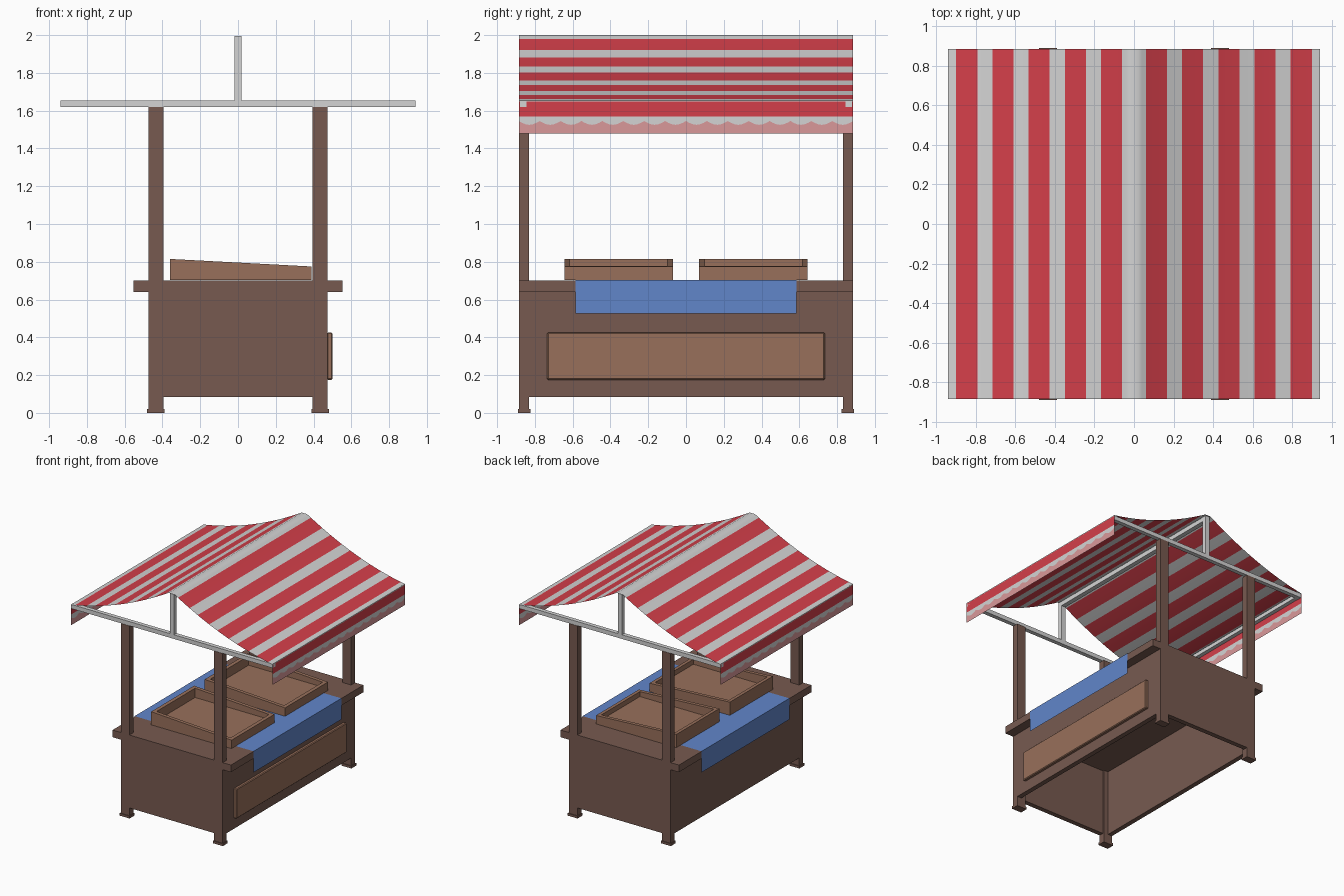
import bpy, bmesh, math
from mathutils import Vector

if "Cube" in bpy.data.objects:
    bpy.data.objects.remove(bpy.data.objects["Cube"])


def material(name, rgb):
    m = bpy.data.materials.new(name)
    lin = [((c / 255 + 0.055) / 1.055) ** 2.4 for c in rgb]
    m.diffuse_color = (*lin, 1)
    m.use_nodes = True
    m.node_tree.nodes["Principled BSDF"].inputs["Base Color"].default_value = m.diffuse_color
    return m


DARK = material("dark wood", (119, 90, 80))
LIGHT = material("light wood", (152, 112, 91))
GREY = material("pale grey", (212, 212, 212))
RED = material("red cloth", (212, 63, 74))
PINK = material("pink trim", (218, 152, 154))
BLUE = material("blue cloth", (97, 134, 202))


def add_object(name, bm, mats):
    me = bpy.data.meshes.new(name)
    bm.to_mesh(me)
    bm.free()
    for m in mats:
        me.materials.append(m)
    ob = bpy.data.objects.new(name, me)
    bpy.context.collection.objects.link(ob)
    return ob


def add_box(bm, x0, x1, y0, y1, z0, z1, z1_right=None):
    """Box; z1_right gives a different top height on the +x side."""
    zr = z1 if z1_right is None else z1_right
    v = [bm.verts.new(p) for p in (
        (x0, y0, z0), (x1, y0, z0), (x1, y1, z0), (x0, y1, z0),
        (x0, y0, z1), (x1, y0, zr), (x1, y1, zr), (x0, y1, z1))]
    for f in ((3, 2, 1, 0), (4, 5, 6, 7), (0, 1, 5, 4),
              (1, 2, 6, 5), (2, 3, 7, 6), (3, 0, 4, 7)):
        bm.faces.new([v[i] for i in f])


def boxes(name, mat, dims):
    bm = bmesh.new()
    for d in dims:
        add_box(bm, *d)
    return add_object(name, bm, [mat])


def sheet(name, rows, mats, rule):
    """Grid surface from rows of points; rule(centre, row, col) -> material index."""
    bm = bmesh.new()
    g = [[bm.verts.new(p) for p in r] for r in rows]
    for i in range(len(g) - 1):
        for j in range(len(g[0]) - 1):
            f = bm.faces.new((g[i][j], g[i][j + 1], g[i + 1][j + 1], g[i + 1][j]))
            f.material_index = rule(f.calc_center_median(), i, j)
    return add_object(name, bm, mats)


# Corner posts and their feet
for sx, side in ((-1, "left"), (1, "right")):
    for sy, end in ((-1, "front"), (1, "back")):
        xs = sorted((sx * 0.395, sx * 0.475))
        ys = sorted((sy * 0.83, sy * 0.883))
        boxes(f"{end}_{side}_post", DARK, [(*xs, *ys, 0.01, 1.62)])
        boxes(f"{end}_{side}_foot", DARK, [
            (xs[0] - 0.006, xs[1] + 0.006, ys[0] - 0.006, ys[1] + 0.006, 0, 0.02)])

# Hollow counter body, open underneath
W, L, T = 0.475, 0.883, 0.04
boxes("counter_walls", DARK, [
    (-W, -W + T, -L, L, 0.085, 0.64), (W - T, W, -L, L, 0.085, 0.64),
    (-W + T, W - T, -L, -L + T, 0.085, 0.64), (-W + T, W - T, L - T, L, 0.085, 0.64)])
boxes("counter_top", DARK, [(-0.552, 0.552, -L, L, 0.64, 0.70)])

# Board on the serving side
board = boxes("front_board", LIGHT, [(0.47, 0.50, -0.735, 0.735, 0.175, 0.425)])
bev = board.modifiers.new("edge", 'BEVEL')
bev.width, bev.segments = 0.006, 1

# Cloth draped across the counter
path = [(-0.555, 0.525), (-0.555, 0.703), (0.555, 0.703), (0.555, 0.525)]
sheet("counter_cloth", [[(x, y, z) for y in (0.585, -0.585)] for x, z in path],
      [BLUE], lambda c, i, j: 0)

# Produce crates with sloping rims
X0, X1, B, HI, LO, K = -0.36, 0.39, 0.704, 0.815, 0.775, 0.03


def rim(x):
    return HI + (LO - HI) * (x - X0) / (X1 - X0)


for name, y0, y1 in (("front_crate", -0.643, -0.07), ("back_crate", 0.07, 0.643)):
    boxes(name, LIGHT, [
        (X0, X1, y0, y0 + K, B, HI, LO), (X0, X1, y1 - K, y1, B, HI, LO),
        (X0, X0 + K, y0 + K, y1 - K, B, HI, rim(X0 + K)),
        (X1 - K, X1, y0 + K, y1 - K, B, rim(X1 - K), LO),
        (X0 + K, X1 - K, y0 + K, y1 - K, B, 0.735)])

# Roof frame: cross beams, king posts, ridge and eave rails
E = 0.94
for sy, end in ((-1, "front"), (1, "back")):
    ys = sorted((sy * 0.845, sy * 0.88))
    boxes(f"{end}_cross_beam", GREY, [(-E, E, *ys, 1.62, 1.655)])
    boxes(f"{end}_king_post", GREY, [(-0.019, 0.019, *ys, 1.655, 1.995)])
boxes("ridge_rail", GREY, [(-0.019, 0.019, -0.845, 0.845, 1.957, 1.994)])
for s, side in ((-1, "left"), (1, "right")):
    xs = sorted((s * (E - 0.035), s * (E - 0.002)))
    boxes(f"{side}_eave_rail", GREY, [(*xs, -0.845, 0.845, 1.62, 1.652)])

# Sagging striped canopy
START, PERIOD, WIDTH, Y = 0.06, 0.183, 0.107, 0.885


def canopy_z(x):
    x = abs(x)
    return min(2.0, 2.015 - 0.6 * x + 0.23 * x * x)


half = [0.0, 0.024, 0.04]
for k in range(5):
    a = START + PERIOD * k
    half += [a, a + WIDTH / 2, a + WIDTH]
half.append(E)
xs = [-x for x in reversed(half[1:])] + half


def stripe(c, i, j):
    t = abs(c.x) - START
    return 1 if t > 0 and t % PERIOD < WIDTH else 0


canopy = sheet("canopy", [[(x, y, canopy_z(x)) for y in (Y, -Y)] for x in xs],
               [GREY, RED], stripe)
for p in canopy.data.polygons:
    p.use_smooth = True

# Hanging valances with a scalloped trim
N = 16 * 6
for s, side in ((-1, "left"), (1, "right")):
    ys = [s * (-Y + 2 * Y * i / N) for i in range(N + 1)]
    wave = [1.545 - 0.02 * abs(math.sin(math.pi * i / 6)) for i in range(N + 1)]
    rows = [[(s * E, y, z) for y in ys] for z in (1.48,)]
    rows.append([(s * E, y, z) for y, z in zip(ys, wave)])
    rows += [[(s * E, y, z) for y in ys] for z in (1.57, 1.648, canopy_z(E))]
    sheet(f"{side}_valance", rows, [PINK, GREY, RED],
          lambda c, i, j: (0, 1, 2, 1)[i])
